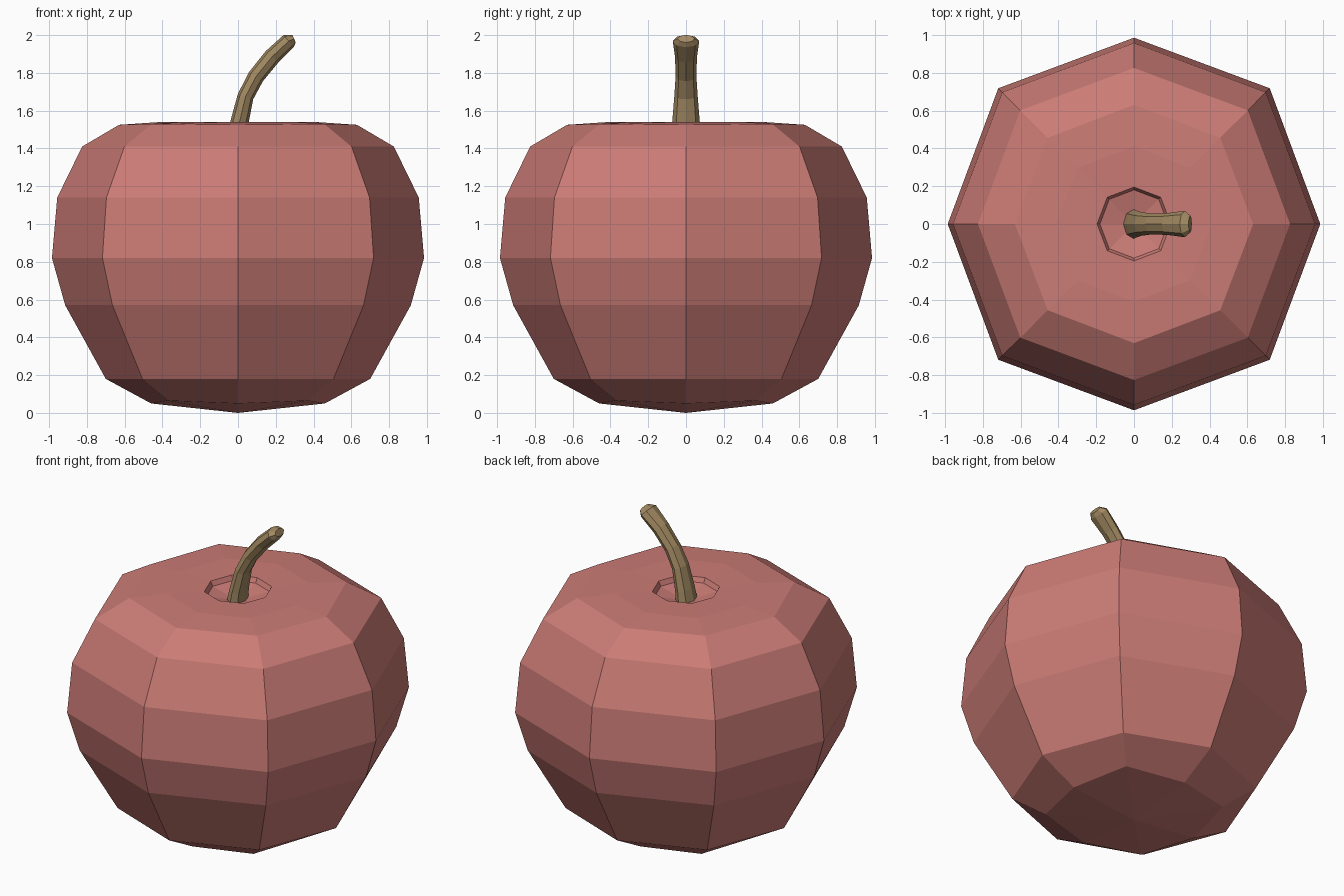
import bpy, math
from mathutils import Vector

if "Cube" in bpy.data.objects:
    bpy.data.objects.remove(bpy.data.objects["Cube"])


def skin(name, rings, color, start=None, end=None):
    """Join equal-sized vertex rings; close ends with a centre point or one flat face."""
    n = len(rings[0])
    verts = [v for r in rings for v in r]
    faces = []
    for k in range(len(rings) - 1):
        for i in range(n):
            j = (i + 1) % n
            faces.append((k*n + i, k*n + j, (k+1)*n + j, (k+1)*n + i))
    last = (len(rings) - 1) * n
    if start:
        verts.append(start)
        c = len(verts) - 1
        faces += [(c, (i + 1) % n, i) for i in range(n)]
    else:
        faces.append(tuple(reversed(range(n))))
    if end:
        verts.append(end)
        c = len(verts) - 1
        faces += [(c, last + i, last + (i + 1) % n) for i in range(n)]
    else:
        faces.append(tuple(range(last, last + n)))
    me = bpy.data.meshes.new(name)
    me.from_pydata([tuple(v) for v in verts], [], faces)
    me.update()
    mat = bpy.data.materials.new(name + "_colour")
    mat.diffuse_color = color
    mat.use_nodes = True
    mat.node_tree.nodes["Principled BSDF"].inputs["Base Color"].default_value = mat.diffuse_color
    me.materials.append(mat)
    ob = bpy.data.objects.new(name, me)
    bpy.context.collection.objects.link(ob)
    return ob


# Fruit body: (radius on axes, z on axes, radius on diagonals, z on diagonals)
profile = [
    (0.46, 0.05, 0.52, 0.065),
    (0.70, 0.18, 0.715, 0.18),
    (0.915, 0.57, 0.94, 0.57),
    (0.985, 0.82, 1.015, 0.82),
    (0.957, 1.14, 0.985, 1.14),
    (0.825, 1.41, 0.85, 1.41),
    (0.63, 1.525, 0.645, 1.53),
    (0.41, 1.54, 0.42, 1.54),
    (0.195, 1.535, 0.20, 1.535),
    (0.18, 1.505, 0.185, 1.505),
]
rings = []
for ra, za, rd, zd in profile:
    ring = []
    for i in range(8):
        a = i * math.pi / 4
        r, z = (rd, zd) if i % 2 else (ra, za)
        ring.append((r * math.cos(a), r * math.sin(a), z))
    rings.append(ring)
skin("fruit_body", rings, (0.60, 0.20, 0.18, 1), (0, 0, 0), (0, 0, 1.46))

# Stem: (x, z, in-plane half thickness, half width in y)
path = [
    (-0.005, 1.45, 0.055, 0.080),
    (0.008, 1.54, 0.048, 0.073),
    (0.040, 1.675, 0.043, 0.062),
    (0.095, 1.78, 0.044, 0.055),
    (0.180, 1.885, 0.045, 0.058),
    (0.268, 1.968, 0.042, 0.070),
    (0.297, 1.981, 0.022, 0.045),
]
pts = [Vector((x, 0, z)) for x, z, _, _ in path]
rings = []
for k, (x, z, t, w) in enumerate(path):
    d = (pts[min(k + 1, len(pts) - 1)] - pts[max(k - 1, 0)]).normalized()
    side = Vector((d.z, 0, -d.x))
    rings.append([pts[k] + side * t * math.cos(i * math.pi / 4)
                  + Vector((0, w * math.sin(i * math.pi / 4), 0)) for i in range(8)])
skin("stem", rings, (0.36, 0.25, 0.12, 1))
